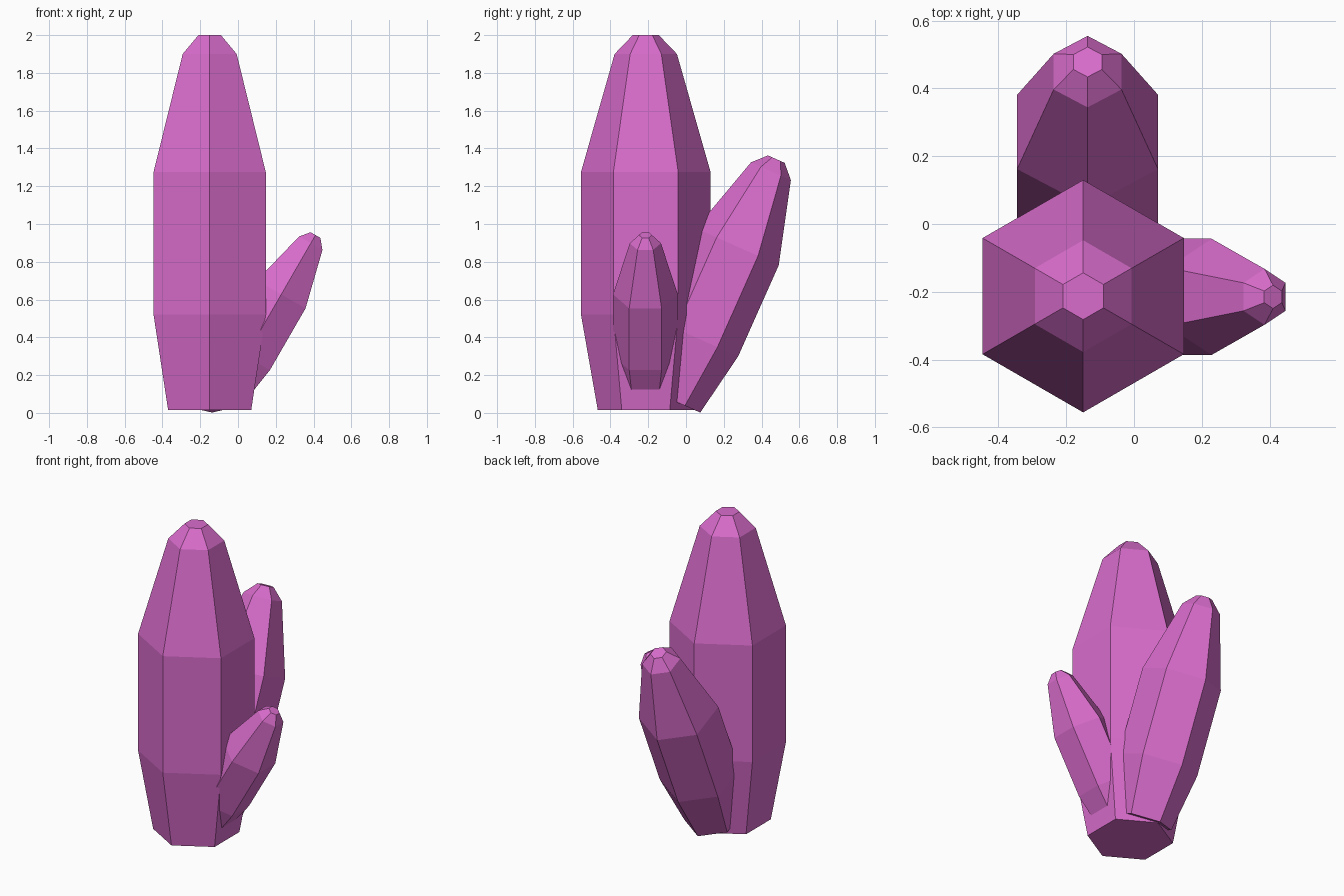
import bpy, bmesh
from math import radians, sin, cos, pi

if "Cube" in bpy.data.objects:
    bpy.data.objects.remove(bpy.data.objects["Cube"])

mat = bpy.data.materials.new("pink_crystal")
mat.diffuse_color = (0.69, 0.15, 0.60, 1)
mat.use_nodes = True
mat.node_tree.nodes["Principled BSDF"].inputs["Base Color"].default_value = mat.diffuse_color

# Shared crystal profile: (radius, height along the axis)
PROFILE = [(0.254, 0.0), (0.343, 0.505), (0.343, 1.26), (0.165, 1.885), (0.069, 1.985)]


def crystal(name, base, scale=1.0, tilt=(0, 0, 0)):
    bm = bmesh.new()
    rings = []
    for r, z in PROFILE:
        rings.append([bm.verts.new((r * cos(a), r * sin(a), z))
                      for a in (pi / 2 + i * pi / 3 for i in range(6))])
    for low, high in zip(rings, rings[1:]):
        for i in range(6):
            j = (i + 1) % 6
            bm.faces.new((low[i], low[j], high[j], high[i]))
    bm.faces.new(rings[0][::-1])
    bm.faces.new(rings[-1])
    mesh = bpy.data.meshes.new(name)
    bm.to_mesh(mesh)
    bm.free()
    mesh.materials.append(mat)
    ob = bpy.data.objects.new(name, mesh)
    ob.location = base
    ob.scale = (scale,) * 3
    ob.rotation_euler = [radians(a) for a in tilt]
    bpy.context.collection.objects.link(ob)


# Tall upright crystal, medium one leaning back, small one leaning right
crystal("main_crystal", (-0.15, -0.213, 0.015))
crystal("back_crystal", (-0.137, -0.087, 0.074), 0.7, (-24, 0, 0))
crystal("side_crystal", (-0.086, -0.215, 0.082), 0.5, (0, 30, 0))
